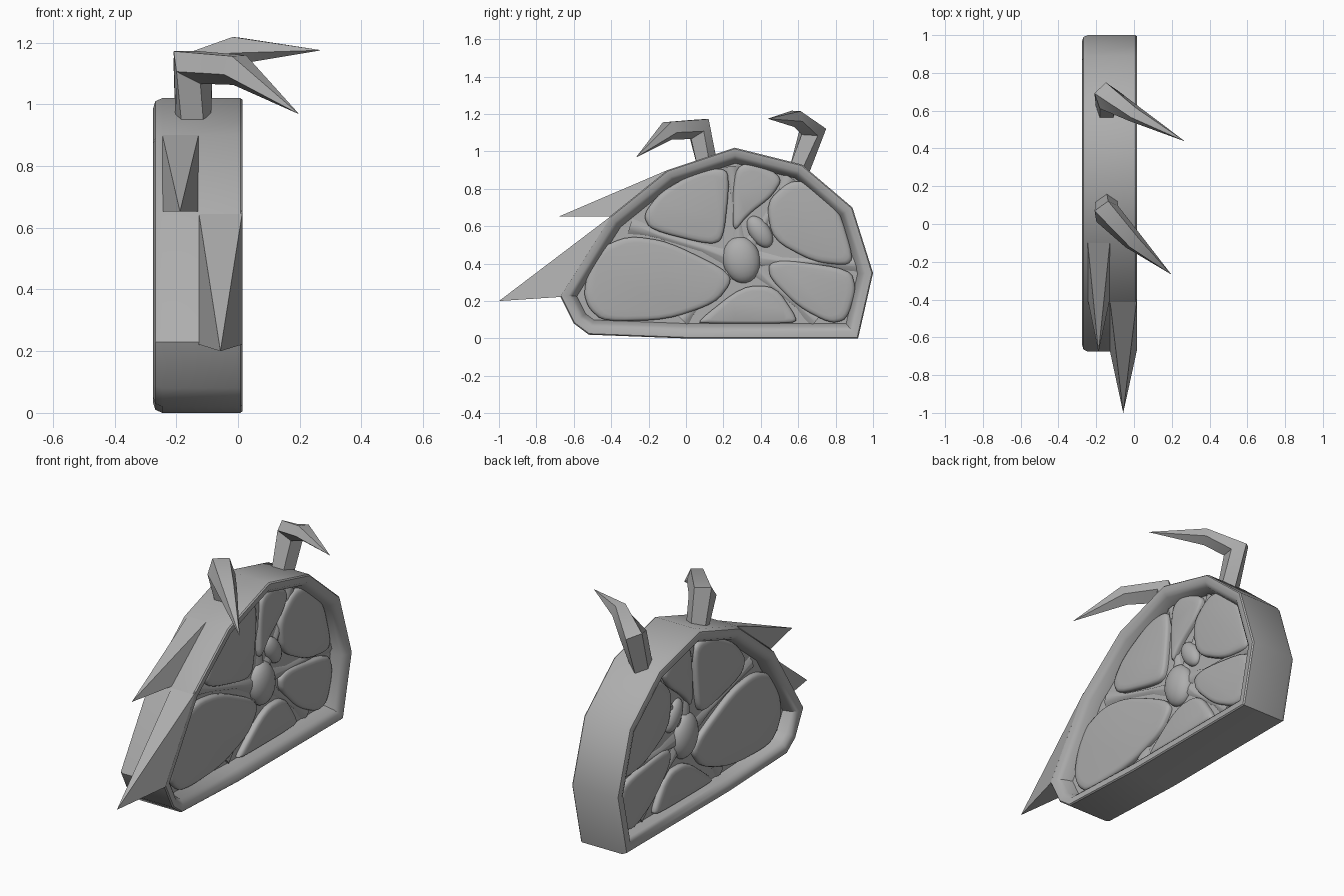
import bpy, bmesh, math
from mathutils import Vector

if "Cube" in bpy.data.objects:
    bpy.data.objects.remove(bpy.data.objects["Cube"])

grey = bpy.data.materials.new("plain grey")
grey.diffuse_color = (0.42, 0.42, 0.42, 1)
grey.use_nodes = True
grey.node_tree.nodes["Principled BSDF"].inputs["Base Color"].default_value = grey.diffuse_color
MID = -0.13          # middle plane of the slab
FLOOR = -0.065       # recessed floor on the right side


def finish(name, bm, angle=40):
    bmesh.ops.recalc_face_normals(bm, faces=bm.faces[:])
    me = bpy.data.meshes.new(name)
    bm.to_mesh(me)
    bm.free()
    ob = bpy.data.objects.new(name, me)
    bpy.context.collection.objects.link(ob)
    me.materials.append(grey)
    bpy.ops.object.select_all(action='DESELECT')
    ob.select_set(True)
    bpy.context.view_layer.objects.active = ob
    bpy.ops.object.shade_smooth_by_angle(angle=math.radians(angle))
    return ob


def loft(rings, caps=True):
    bm = bmesh.new()
    vs = [[bm.verts.new(p) for p in r] for r in rings]
    n = len(vs[0])
    for a, b in zip(vs, vs[1:]):
        for i in range(n):
            j = (i + 1) % n
            bm.faces.new((a[i], a[j], b[j], b[i]))
    if caps:
        bm.faces.new(vs[0])
        bm.faces.new(vs[-1])
    return bm


def inset(pts, d):
    """Move every side of a counter-clockwise outline inwards by d."""
    out = []
    for i, p in enumerate(pts):
        p = Vector(p)
        a = (p - Vector(pts[i - 1])).normalized()
        b = (Vector(pts[(i + 1) % len(pts)]) - p).normalized()
        na, nb = Vector((-a.y, a.x)), Vector((-b.y, b.x))
        out.append(p + (na + nb) * d / (1 + na.dot(nb)))
    return out


def chaikin(pts, times):
    for _ in range(times):
        new = []
        for i, p in enumerate(pts):
            p, q = Vector(p), Vector(pts[(i + 1) % len(pts)])
            new += [p.lerp(q, 0.2), p.lerp(q, 0.8)]
        pts = new
    return pts


# Slab body with rounded rims and a recess on both sides
outline = [(-0.6, 0.08), (-0.52, 0.02), (0, 0), (0.92, 0), (1.0, 0.35), (0.89, 0.7),
           (0.62, 0.93), (0.26, 1.02), (-0.1, 0.9), (-0.41, 0.65), (-0.675, 0.23)]
section = [(-0.195, 0.08), (-0.245, 0.07), (-0.266, 0.055), (-0.275, 0.032),
           (-0.268, 0.01), (-0.245, 0), (0.008, 0), (0.015, 0.006), (0.012, 0.04),
           (-0.01, 0.062), (FLOOR, 0.08)]
finish("body", loft([[(x, p[0], p[1]) for p in inset(outline, d)] for x, d in section]))

# Rounded plates set in both recesses
plates = [
    [(-0.55, 0.25), (-0.49, 0.47), (-0.31, 0.55), (-0.1, 0.52), (0.19, 0.38), (0.25, 0.31),
     (0.16, 0.19), (-0.1, 0.1), (-0.44, 0.09), (-0.52, 0.16)],
    [(-0.23, 0.66), (-0.14, 0.78), (0.07, 0.9), (0.22, 0.91), (0.23, 0.8), (0.2, 0.53),
     (0.13, 0.5), (-0.19, 0.58)],
    [(0.27, 0.92), (0.37, 0.945), (0.52, 0.86), (0.46, 0.76), (0.33, 0.66), (0.25, 0.56),
     (0.25, 0.78)],
    [(0.43, 0.73), (0.55, 0.84), (0.66, 0.84), (0.82, 0.69), (0.895, 0.43), (0.86, 0.39),
     (0.68, 0.41), (0.46, 0.53)],
    [(0.44, 0.4), (0.53, 0.42), (0.88, 0.37), (0.91, 0.26), (0.86, 0.1), (0.77, 0.08),
     (0.6, 0.17), (0.45, 0.32)],
    [(0.06, 0.09), (0.3, 0.28), (0.48, 0.28), (0.6, 0.1), (0.56, 0.08), (0.1, 0.08)],
]
hub = Vector((0.3, 0.42))
spokes = [(-0.3, 0.6), (0.24, 0.92), (0.56, 0.86), (0.92, 0.4), (0.7, 0.1), (-0.02, 0.1)]


def side_x(x, side):
    return x if side == "right" else 2 * MID - x


def dome(name, side, y, z, ry, rz, depth, tilt):
    """Flattened half-sunk ball on the recess floor."""
    bm = bmesh.new()
    bmesh.ops.create_uvsphere(bm, u_segments=20, v_segments=12, radius=1)
    c, s = math.cos(tilt), math.sin(tilt)
    for v in bm.verts:
        a, b = v.co.y * ry, v.co.z * rz
        v.co = (side_x(FLOOR + v.co.x * depth, side), y + a * c - b * s, z + a * s + b * c)
    finish(name, bm, 60)


for side in ("right", "left"):
    for k, pts in enumerate(plates):
        pts = chaikin(pts, 2)
        c = sum(pts, Vector((0, 0))) / len(pts)
        size = sum((p - c).length for p in pts) / len(pts)
        rings = []
        for x, d in ((FLOOR - 0.01, 0), (-0.05, 0), (-0.041, 0.006), (-0.036, 0.018),
                     (-0.033, 0.04)):
            f = 1 - d / size
            rings.append([(side_x(x, side), *(c + (p - c) * f)) for p in pts])
        finish(f"{side}_plate_{k + 1}", loft(rings), 50)

    # Low ridges running from the hub between the plates
    for k, end in enumerate(spokes):
        end = Vector(end)
        d = (end - hub).normalized()
        n = Vector((-d.y, d.x))
        rings = []
        for t, w in ((0, 0.08), (0.35, 0.028), (0.75, 0.025), (1, 0.06)):
            p = hub.lerp(end, t)
            rings.append([(side_x(FLOOR - 0.01, side), *(p + n * w)),
                          (side_x(FLOOR + 0.014, side), *(p + n * w * 0.3)),
                          (side_x(FLOOR + 0.014, side), *(p - n * w * 0.3)),
                          (side_x(FLOOR - 0.01, side), *(p - n * w))])
        finish(f"{side}_ridge_{k + 1}", loft(rings), 60)

    dome(f"{side}_hub", side, 0.297, 0.42, 0.1, 0.125, 0.06, 0.2)
    dome(f"{side}_small_knob", side, 0.395, 0.57, 0.055, 0.095, 0.04, 0.6)


# Front spikes: pyramids standing on the sloping front
def spike(name, x0, x1, top, low, tip):
    bm = bmesh.new()
    base = [bm.verts.new(p) for p in ((x0, *top), (x1, *top), (x1, *low), (x0, *low))]
    apex = bm.verts.new(tip)
    bm.faces.new(base)
    for i in range(4):
        bm.faces.new((base[i], base[(i + 1) % 4], apex))
    finish(name, bm, 30)


spike("lower_spike", -0.128, 0.015, (-0.4, 0.655), (-0.67, 0.222), (-0.057, -1.0, 0.2))
spike("upper_spike", -0.245, -0.128, (-0.1, 0.9), (-0.4, 0.652), (-0.188, -0.68, 0.652))


# Bent horns: tapering faceted tubes along a path
def horn(name, path, sides=5):
    rings = []
    pts = [Vector(p[:3]) for p in path]
    for i, p in enumerate(pts):
        a = pts[max(i - 1, 0)]
        b = pts[min(i + 1, len(pts) - 1)]
        t = (b - a).normalized()
        u = t.cross(Vector((0.6, -0.8, 0)).cross(Vector((0, 0, 1)))).normalized()
        w = t.cross(u)
        r = path[i][3]
        rings.append([p + (u * math.cos(q) + w * math.sin(q)) * r
                      for q in (math.tau * k / sides for k in range(sides))])
    finish(name, loft(rings), 35)


horn("front_horn", [(-0.145, 0.11, 0.92, 0.06), (-0.15, 0.065, 1.125, 0.075),
                    (-0.005, -0.09, 1.115, 0.055), (0.195, -0.265, 0.97, 0.001)])
horn("rear_horn", [(-0.145, 0.6, 0.9, 0.06), (-0.145, 0.675, 1.115, 0.075),
                   (0.0, 0.585, 1.178, 0.048), (0.265, 0.44, 1.175, 0.001)])
